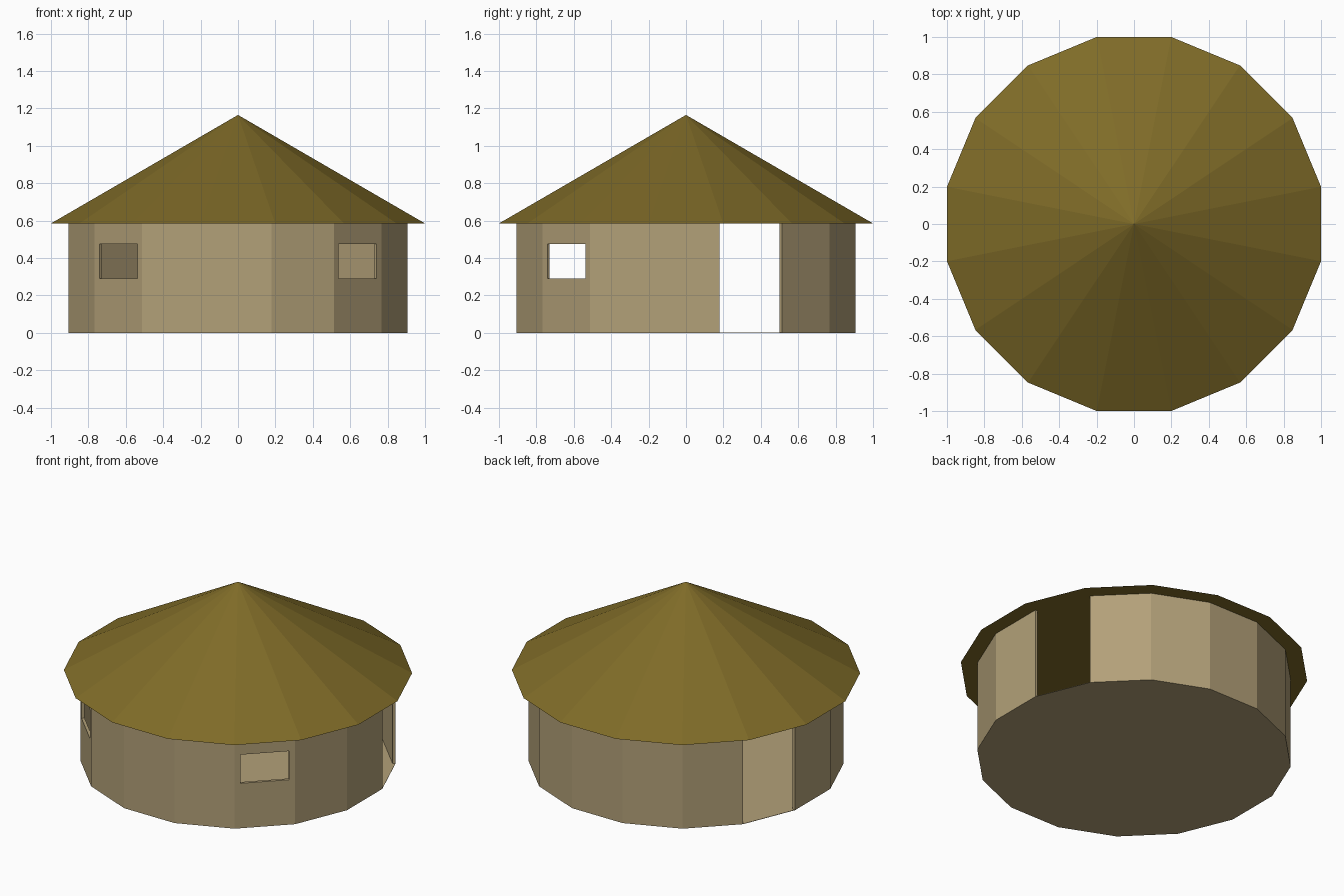
import bpy, bmesh, math

if "Cube" in bpy.data.objects:
    bpy.data.objects.remove(bpy.data.objects["Cube"])

SIDES = 16
STEP = 2 * math.pi / SIDES
EAVES, APEX = 0.585, 1.165
WALL_R = 0.905 / math.cos(STEP / 2)
ROOF_R = 1.0 / math.cos(STEP / 2)


def material(name, rgb):
    m = bpy.data.materials.new(name)
    m.diffuse_color = (*rgb, 1)
    m.use_nodes = True
    m.node_tree.nodes["Principled BSDF"].inputs["Base Color"].default_value = m.diffuse_color
    return m


def finish(name, bm, mat):
    mesh = bpy.data.meshes.new(name)
    bm.to_mesh(mesh)
    bm.free()
    mesh.materials.append(mat)
    ob = bpy.data.objects.new(name, mesh)
    bpy.context.collection.objects.link(ob)
    return ob


def corner(r, k, z):
    a = (k + 0.5) * STEP
    return (r * math.cos(a), r * math.sin(a), z)


def ring(bm, r, z):
    return [bm.verts.new(corner(r, k, z)) for k in range(SIDES)]


clay = material("clay", (0.45, 0.355, 0.19))
thatch = material("thatch", (0.212, 0.147, 0.021))

# Walls: one panel per side, two full-height doorways, two front windows
DOORS = (0, 6)
WINDOWS = (9, 13)
bm = bmesh.new()
for k in range(SIDES):
    if k in DOORS:
        continue
    a, b = corner(WALL_R, k, 0), corner(WALL_R, k + 1, 0)
    window = k in WINDOWS
    us = (0, 0.1, 0.9, 1) if window else (0, 1)
    zs = (0, 0.29, 0.475, EAVES) if window else (0, EAVES)
    grid = [[bm.verts.new((a[0] + (b[0] - a[0]) * u, a[1] + (b[1] - a[1]) * u, z))
             for u in us] for z in zs]
    for j in range(len(zs) - 1):
        for i in range(len(us) - 1):
            if window and i == 1 and j == 1:
                continue
            bm.faces.new((grid[j][i], grid[j][i + 1], grid[j + 1][i + 1], grid[j + 1][i]))
bmesh.ops.remove_doubles(bm, verts=bm.verts, dist=1e-4)
walls = finish("walls", bm, clay)
solid = walls.modifiers.new("thickness", "SOLIDIFY")
solid.thickness = 0.018
solid.offset = -1
solid.use_even_offset = True

# Floor: thin slab at ground level
bm = bmesh.new()
low, high = ring(bm, WALL_R, 0), ring(bm, WALL_R, 0.002)
bm.faces.new(low[::-1])
bm.faces.new(high)
for k in range(SIDES):
    n = (k + 1) % SIDES
    bm.faces.new((low[k], low[n], high[n], high[k]))
finish("floor", bm, clay)

# Roof: low cone with a flat underside
bm = bmesh.new()
base = ring(bm, ROOF_R, EAVES)
tip = bm.verts.new((0, 0, APEX))
bm.faces.new(base[::-1])
for k in range(SIDES):
    bm.faces.new((base[k], base[(k + 1) % SIDES], tip))
finish("roof", bm, thatch)
